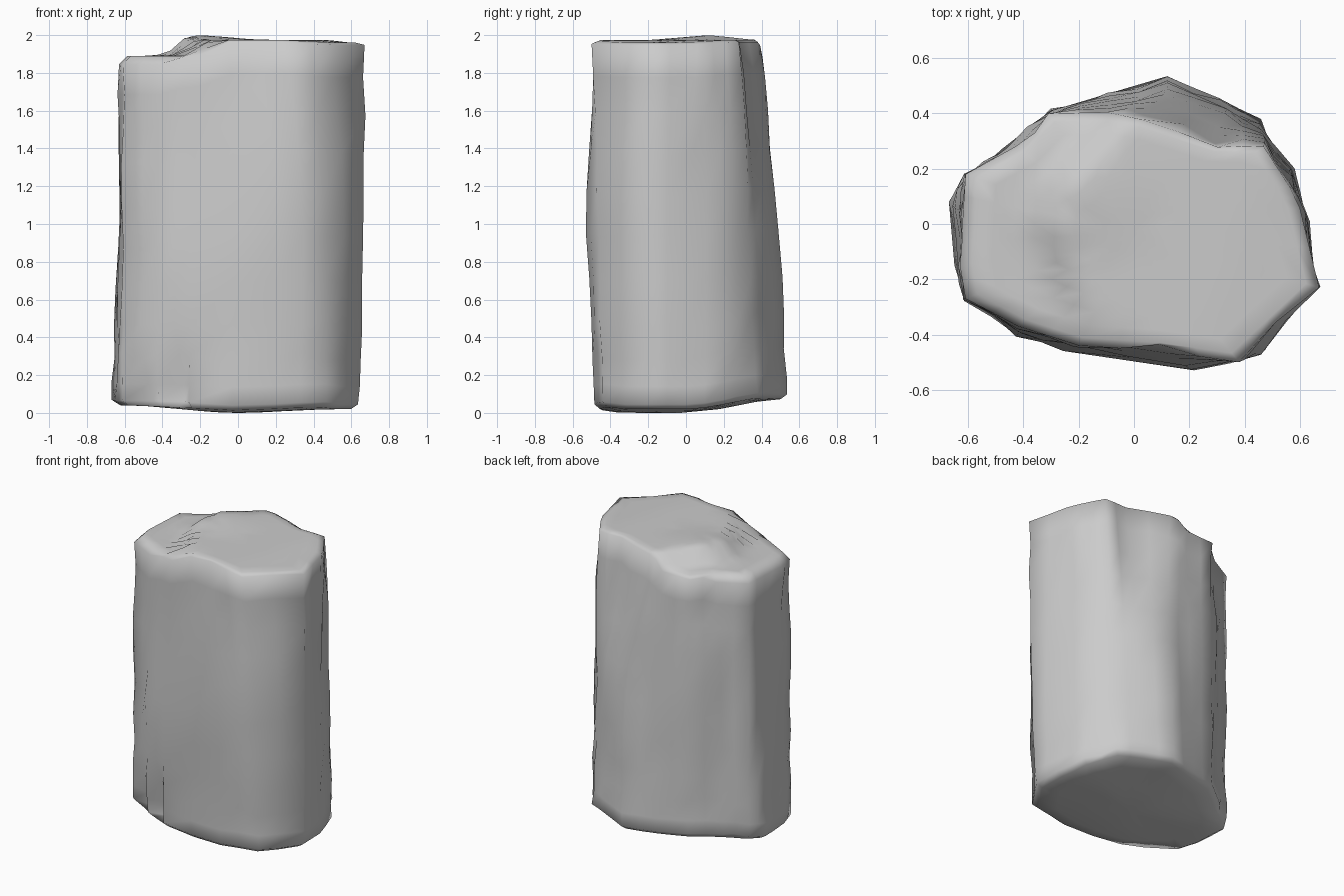
import bpy, bmesh, random
from mathutils import Vector

if "Cube" in bpy.data.objects:
    bpy.data.objects.remove(bpy.data.objects["Cube"])

random.seed(4)

# Outlines of the rock at the foot, waist and top (anticlockwise from the right)
FOOT = [(.63, .0), (.58, .2), (.46, .38), (.3, .455), (.12, .535), (-.1, .47), (-.3, .41),
        (-.48, .27), (-.61, .18), (-.67, .08), (-.65, -.15), (-.61, -.28), (-.42, -.39),
        (-.26, -.45), (.2, -.485), (.47, -.44), (.635, -.2)]
WAIST = [(.63, .02), (.57, .2), (.46, .33), (.33, .41), (.12, .49), (-.08, .46), (-.3, .42),
         (-.46, .27), (-.61, .18), (-.63, .05), (-.63, -.15), (-.61, -.27), (-.42, -.4),
         (-.25, -.45), (.22, -.535), (.47, -.47), (.66, -.22)]
CROWN = [(.6, .06), (.56, .14), (.47, .28), (.31, .285), (.02, .38), (-.1, .405), (-.31, .4),
         (-.43, .28), (-.61, .18), (-.62, .02), (-.63, -.15), (-.61, -.27), (-.42, -.37),
         (-.2, -.44), (.1, -.46), (.38, -.5), (.67, -.23)]

# Clefts and chips: (column, height, reach in z, depth)
CLEFTS = [(23, .02, .32, .09), (25, .02, .42, .1), (26, 1.3, .4, .02), (31, 1.75, .35, .035),
          (6, 1.6, .5, .035), (3, .05, .3, .03), (1, 1.3, .4, .02), (13, 1.7, .35, .03),
          (15, .1, .3, .025), (9, 1.2, .5, .02), (28, 1.95, .3, .025), (19, 1.5, .4, .015)]


def double(ring):
    out = []
    for i, p in enumerate(ring):
        a, b = Vector(p), Vector(ring[(i + 1) % len(ring)])
        out += [a, (a + b) / 2]
    return out


def smooth(e0, e1, v):
    t = max(0, min(1, (v - e0) / (e1 - e0)))
    return t * t * (3 - 2 * t)


def top_z(x, y):
    # line of the step: runs from the front, round the left, to the back
    edge = -.37 - .38 * min(0, y) + .25 * max(0, y) + .7 * max(0, y - .15)
    peak = max(0, 1 - Vector((x + .19, y - .12)).length / .3)
    return 1.89 + .085 * smooth(edge - .03, edge + .1, x) + .025 * peak \
        - .015 * smooth(.35, .65, x - .3 * y)


def bottom_z(x, y):
    return .04 * smooth(0, .6, -x) + .02 * smooth(0, .5, x) + .07 * smooth(0, .5, y) \
        + .015 * smooth(.33, .47, -y)


foot, waist, crown = double(FOOT), double(WAIST), double(CROWN)
n = len(foot)
bm = bmesh.new()
rings = []
c = Vector((0, -.03))

# Bottom cap rings
for s in (.4, .75, .94):
    ring = []
    for p in foot:
        q = c + (p - c) * s
        ring.append(bm.verts.new((q.x, q.y, bottom_z(*q))))
    rings.append(ring)

# Side rings, roughened with slow vertical wobble per column
levels = [0, .05, .13, .22, .34, .46, .58, .7, .81, .91, 1]
wobble = [0] * n
for f in levels:
    ring = []
    for i in range(n):
        z0 = bottom_z(*foot[i]) + .025
        z1 = top_z(*crown[i]) - (.045 if crown[i].x < -.4 else .012)
        z = z0 + (z1 - z0) * f
        if f < .46:
            p = foot[i].lerp(waist[i], f / .46)
        else:
            p = waist[i].lerp(crown[i], ((f - .46) / .54) ** 1.5)
        out = (p - c).normalized()
        for col, h, reach, depth in CLEFTS:
            if col == i:
                p = p - out * depth * max(0, 1 - abs(z - h) / reach)
        if 0 < f < 1:
            wobble[i] = .5 * wobble[i] + random.uniform(-.013, .009)
            p = p + out * wobble[i]
            z += random.uniform(-.02, .02) if .05 < f < .9 else 0
        ring.append(bm.verts.new((p.x, p.y, z)))
    rings.append(ring)

# Top cap rings with the stepped left side
for s in (.93, .82, .7, .58, .46, .34, .18):
    ring = []
    for p in crown:
        q = c + (p - c) * s
        ring.append(bm.verts.new((q.x, q.y, top_z(*q))))
    rings.append(ring)

for a, b in zip(rings, rings[1:]):
    for i in range(n):
        j = (i + 1) % n
        bm.faces.new((a[i], a[j], b[j], b[i]))
for ring, z in ((rings[0], bottom_z(*c)), (rings[-1], top_z(*c))):
    mid = bm.verts.new((c.x, c.y, z))
    for i in range(n):
        bm.faces.new((ring[i], ring[(i + 1) % n], mid))
bmesh.ops.recalc_face_normals(bm, faces=bm.faces)
for f in bm.faces:
    f.smooth = True

mesh = bpy.data.meshes.new("rock_pillar")
bm.to_mesh(mesh)
bm.free()
rock = bpy.data.objects.new("rock_pillar", mesh)
bpy.context.collection.objects.link(rock)
